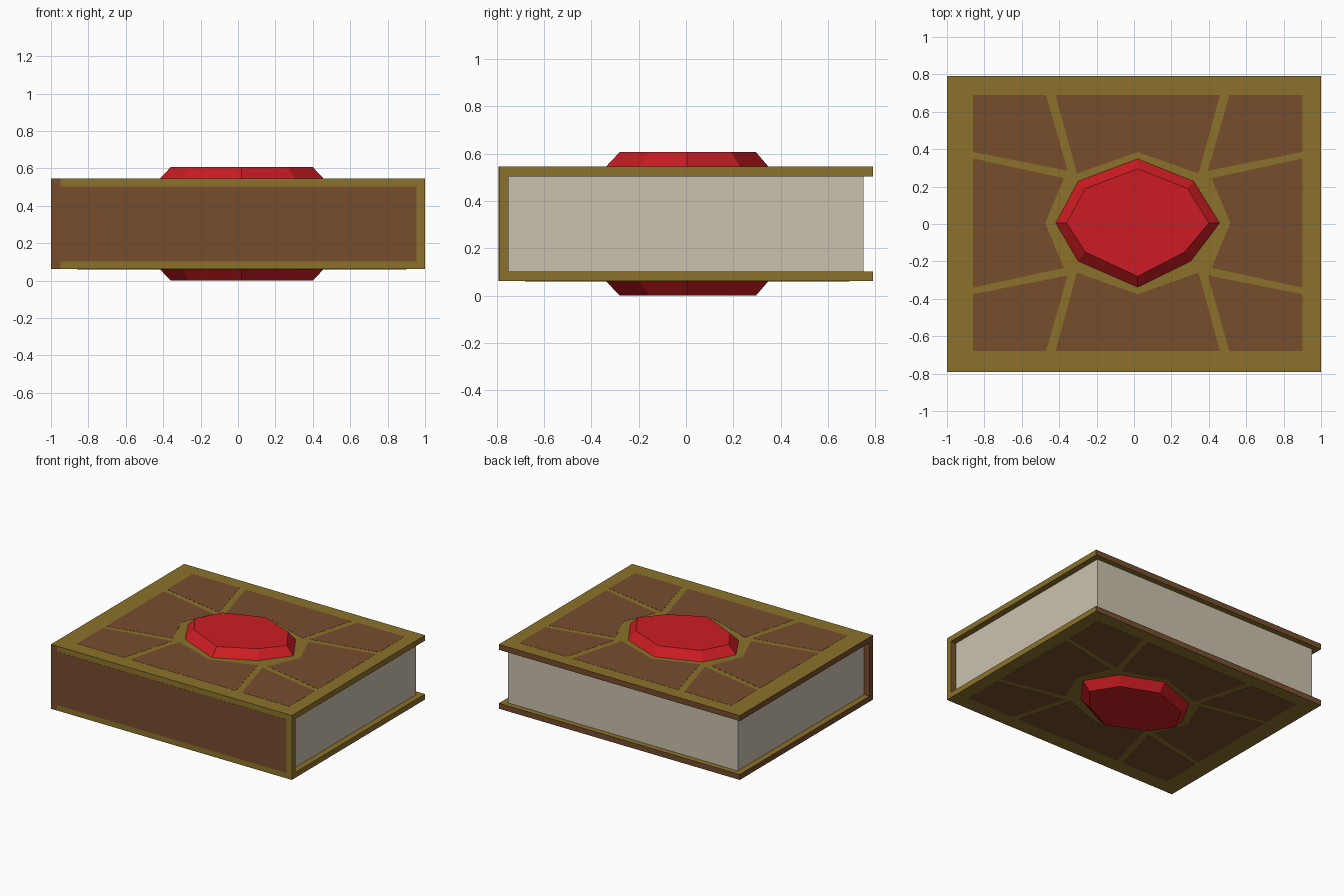
import bpy, bmesh
from mathutils import Vector

if "Cube" in bpy.data.objects:
    bpy.data.objects.remove(bpy.data.objects["Cube"])


def material(name, rgb):
    m = bpy.data.materials.new(name)
    m.diffuse_color = (*rgb, 1)
    m.use_nodes = True
    m.node_tree.nodes["Principled BSDF"].inputs["Base Color"].default_value = m.diffuse_color
    return m


GOLD = material("gold", (0.26, 0.17, 0.024))
BROWN = material("leather", (0.18, 0.075, 0.027))
PAPER = material("paper", (0.60, 0.54, 0.43))
RED = material("ruby", (0.60, 0.012, 0.016))

LO, HI = 0.062, 0.545      # outer faces of the two covers
T = 0.041                  # board thickness
MID = (LO + HI) / 2
X, Y = 1.0, 0.79           # half length and half depth
CX, CY = 0.02, 0.005       # centre of the cover decoration
EPS = 0.001


def solid(name, parts, mats):
    """Each part is a pair of matching rings joined into a closed solid."""
    bm = bmesh.new()
    for a, b in parts:
        va, vb = [bm.verts.new(p) for p in a], [bm.verts.new(p) for p in b]
        n = len(va)
        bm.faces.new(va[::-1])
        bm.faces.new(vb)
        for i in range(n):
            j = (i + 1) % n
            bm.faces.new((va[i], va[j], vb[j], vb[i]))
    bmesh.ops.recalc_face_normals(bm, faces=bm.faces)
    me = bpy.data.meshes.new(name)
    bm.to_mesh(me)
    bm.free()
    for m in mats:
        me.materials.append(m)
    ob = bpy.data.objects.new(name, me)
    bpy.context.collection.objects.link(ob)
    return ob


def box(x0, x1, y0, y1, z0, z1):
    ring = [(x0, y0), (x1, y0), (x1, y1), (x0, y1)]
    return [(x, y, z0) for x, y in ring], [(x, y, z1) for x, y in ring]


# Cover and spine: C-shaped section run along x
section = [(-Y, LO), (Y, LO), (Y, LO + T), (-Y + T, LO + T),
           (-Y + T, HI - T), (Y, HI - T), (Y, HI), (-Y, HI)]
case = solid("book_cover", [([(-X, y, z) for y, z in section],
                             [(X, y, z) for y, z in section])], [GOLD, BROWN])
for f in case.data.polygons:
    if f.normal.x < -0.5 or f.normal.y > 0.5:
        f.material_index = 1

# Page block
solid("pages", [box(-0.955, 0.955, -Y + T, 0.75, LO + T, HI - T)], [PAPER])

# Leather field on the spine, leaving a gold edge on three sides
solid("spine_leather", [box(-0.95, 0.955, -Y - EPS, -Y + 0.01, LO + T, HI - T),
                        box(-X, -0.95, -Y - EPS, -Y + 0.01, LO, HI)], [BROWN])

# Leather panels between the gold spokes, relative to the decoration centre
corner = [(-0.88, 0.685), (-0.49, 0.685), (-0.375, 0.28), (-0.88, 0.38)]
side = [(-0.88, 0.345), (-0.395, 0.24), (-0.495, 0), (-0.395, -0.24), (-0.88, -0.345)]
end = [(-0.44, 0.685), (-0.325, 0.265), (0, 0.38), (0.325, 0.265), (0.44, 0.685)]
panels = [[(x * sx, y * sy) for x, y in corner] for sx in (1, -1) for sy in (1, -1)]
panels += [[(x * s, y) for x, y in side] for s in (1, -1)]
panels += [[(x, y * s) for x, y in end] for s in (1, -1)]

# Gem outlines: girdle and flat table
girdle = [(-0.44, 0), (-0.32, 0.225), (0, 0.345), (0.30, 0.225),
          (0.44, 0), (0.285, -0.205), (0, -0.345), (-0.32, -0.205)]
table = [(-0.38, 0), (-0.28, 0.185), (0, 0.29), (0.265, 0.185),
         (0.38, 0), (0.25, -0.155), (0, -0.285), (-0.28, -0.155)]

for label, s in (("top", 1), ("bottom", -1)):
    def ring(pts, h):
        return [(x + CX, y + CY, MID + s * h) for x, y in pts]
    half = (HI - LO) / 2
    solid(label + "_leather_panels",
          [(ring(p, half - 0.01), ring(p, half + EPS)) for p in panels], [BROWN])
    solid(label + "_gem", [(ring(girdle, half - 0.002), ring(table, MID))], [RED])
